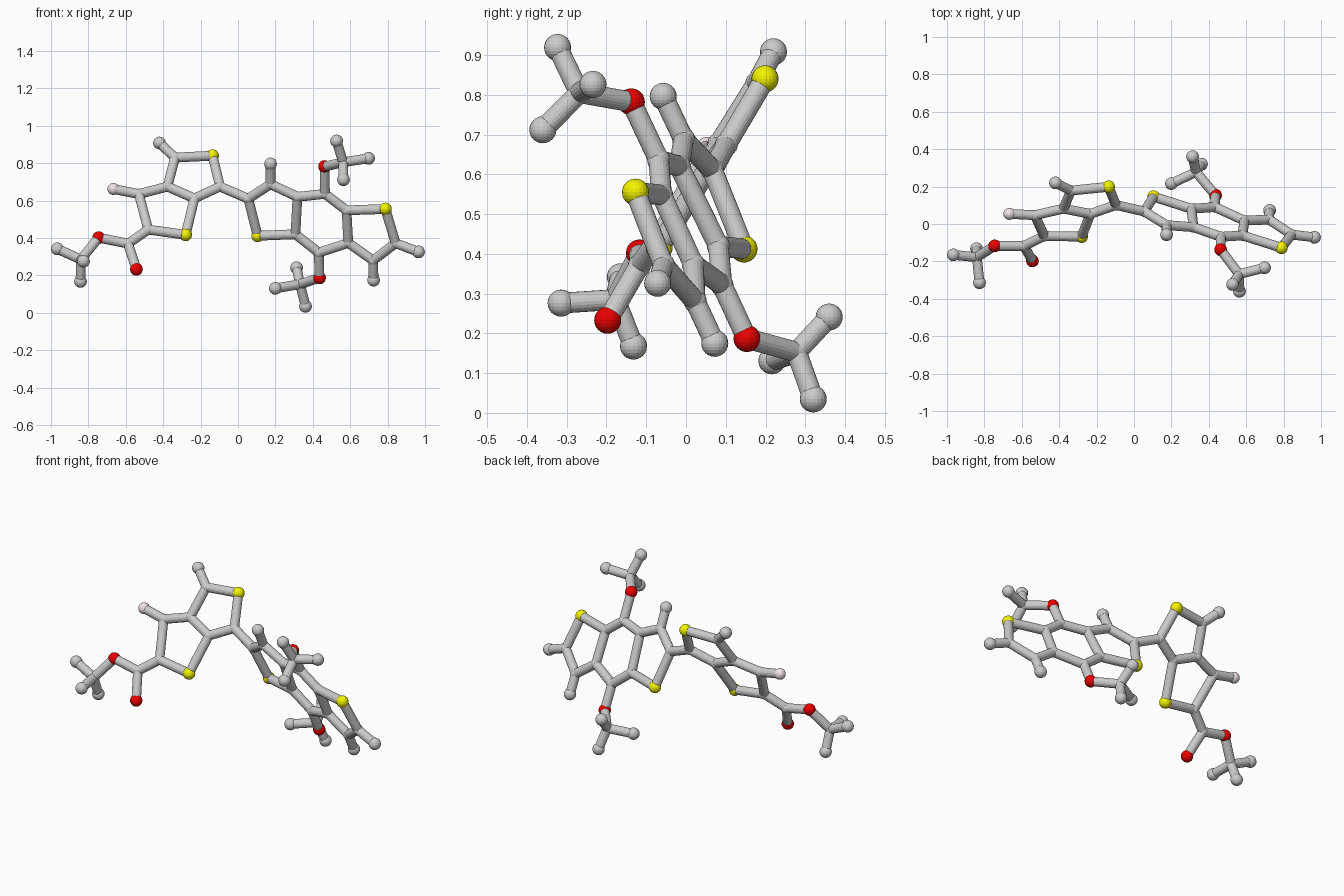
import bpy, bmesh
from mathutils import Vector, Matrix

if "Cube" in bpy.data.objects:
    bpy.data.objects.remove(bpy.data.objects["Cube"])

BALL, JOINT, ROD = 0.034, 0.029, 0.026

def left(x, z):   # plane of the left double ring
    return (x, -0.30 + 0.07 * x + 0.605 * z, z)

def right(x, z):  # plane of the right triple ring
    return (x, 0.373 - 0.30 * x - 0.475 * z, z)

atoms = {
    # left double ring and ester arm
    "F": left(-.666, .662), "a": left(-.53, .635), "b": left(-.48, .445),
    "S1": left(-.28, .417), "c": left(-.233, .612), "d": left(-.377, .675),
    "e": left(-.337, .83), "h1": left(-.42, .908), "S2": left(-.136, .84),
    "f": left(-.096, .675), "g": left(-.588, .37), "O1": left(-.543, .233),
    "O2": (-.745, -.117, .402), "m": (-.84, -.178, .285),
    "h2": (-.966, -.165, .342), "h3": (-.826, -.314, .276), "h4": (-.842, -.132, .168),
    # right triple ring
    "i": right(.055, .61), "j": right(.174, .688), "h5": right(.174, .796),
    "S3": right(.105, .412), "k": right(.307, .42), "l": right(.318, .62),
    "n": right(.465, .636), "o": right(.432, .322), "p": right(.58, .548),
    "q": right(.59, .374), "S4": right(.788, .555), "r": right(.843, .372),
    "h6": right(.965, .326), "s": right(.722, .28), "h7": right(.725, .175),
    # upper and lower side groups
    "O3": right(.463, .782), "t": (.562, -.268, .805),
    "h8": (.527, -.323, .919), "h9": (.698, -.234, .826), "h10": (.564, -.36, .712),
    "O4": right(.436, .187), "u": (.332, .278, .153),
    "h11": (.313, .36, .241), "h12": (.2, .216, .131), "h13": (.361, .32, .035),
}
chains_left = ["F a b S1 c d a", "d e S2 f c", "e h1", "b g O1", "g O2 m h2", "m h3", "m h4", "f i"]
chains_right = ["i j l k S3 i", "j h5", "l n p q o k", "p S4 r s q", "r h6", "s h7",
                "n O3 t h8", "t h9", "t h10", "o O4 u h11", "u h12", "u h13"]
P = {k: Vector(v) for k, v in atoms.items()}

def finish(bm, name, colour=None):
    me = bpy.data.meshes.new(name)
    bm.to_mesh(me)
    bm.free()
    ob = bpy.data.objects.new(name, me)
    bpy.context.collection.objects.link(ob)
    if colour:
        mat = bpy.data.materials.new(name + "_colour")
        mat.diffuse_color = (*colour, 1)
        mat.use_nodes = True
        mat.node_tree.nodes["Principled BSDF"].inputs["Base Color"].default_value = mat.diffuse_color
        me.materials.append(mat)

def balls(name, keys, radius, colour=None):
    bm = bmesh.new()
    for k in keys:
        bmesh.ops.create_uvsphere(bm, u_segments=20, v_segments=12, radius=radius,
                                  matrix=Matrix.Translation(P[k]))
    finish(bm, name, colour)

def rods(name, chains):
    bm = bmesh.new()
    for chain in chains:
        ks = chain.split()
        for a, b in zip(ks, ks[1:]):
            d = P[b] - P[a]
            m = Matrix.Translation((P[a] + P[b]) / 2) @ d.to_track_quat('Z', 'Y').to_matrix().to_4x4()
            bmesh.ops.create_cone(bm, cap_ends=True, segments=20, radius1=ROD, radius2=ROD,
                                  depth=d.length, matrix=m)
    finish(bm, name)

# connecting rods
rods("left_bonds", chains_left)
rods("right_bonds", chains_right)
# atom balls by kind
balls("end_balls", [k for k in P if k[0] == "h"], BALL)
balls("joint_balls", [k for k in P if len(k) == 1 and k != "F"], JOINT)
balls("sulfur_balls", [k for k in P if k[0] == "S"], BALL, (.9, .9, 0))
balls("oxygen_balls", [k for k in P if k[0] == "O"], BALL, (.85, 0, 0))
balls("fluorine_ball", ["F"], BALL - .002, (.9, .78, .82))
